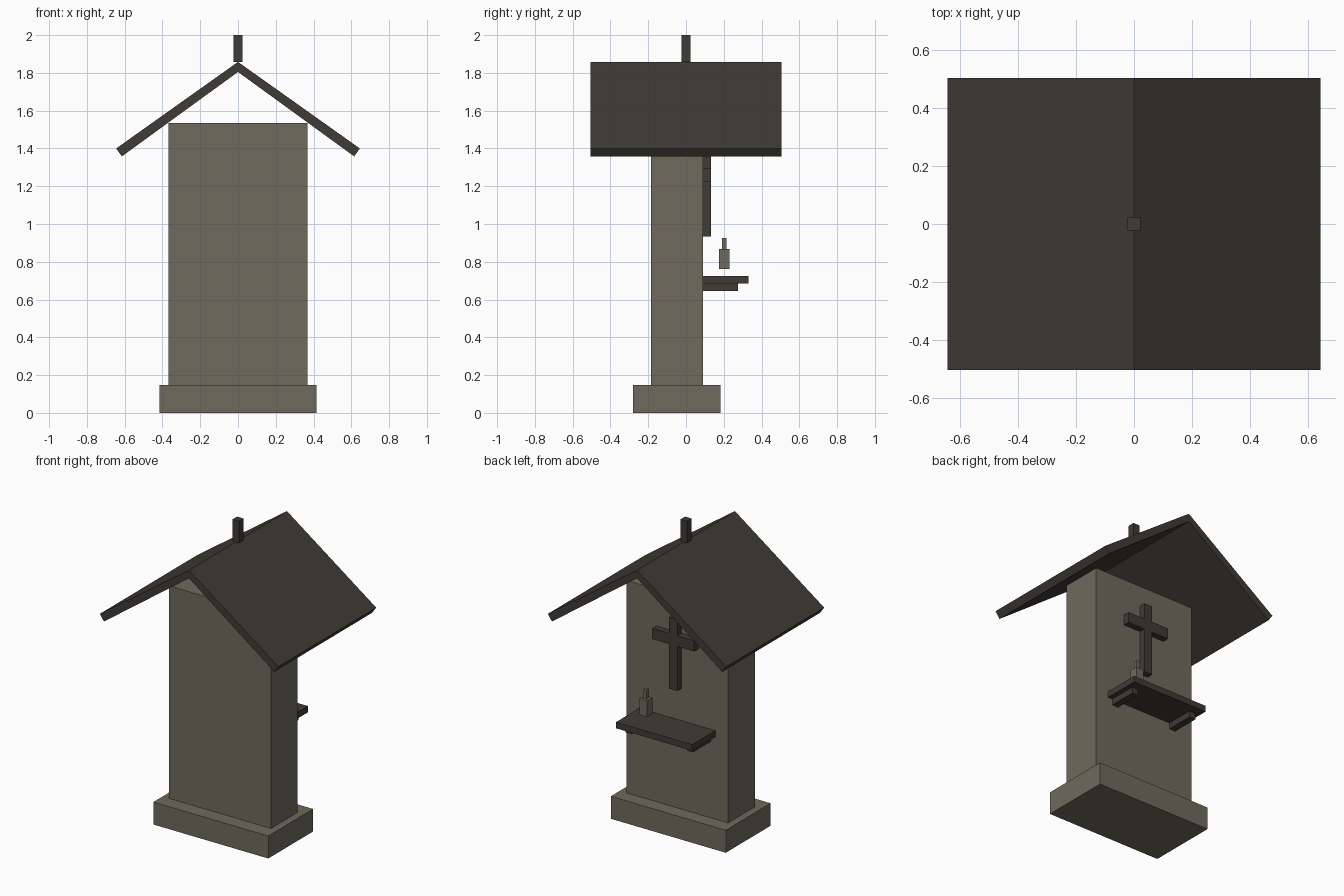
import bpy

cube = bpy.data.objects.get("Cube")
if cube:
    bpy.data.objects.remove(cube, do_unlink=True)


def material(name, rgb):
    mat = bpy.data.materials.new(name)
    mat.use_nodes = True
    color = (*rgb, 1)
    mat.diffuse_color = color
    mat.node_tree.nodes["Principled BSDF"].inputs["Base Color"].default_value = color
    return mat


stone = material("grey stone", (0.156, 0.144, 0.107))
wood = material("dark wood", (0.051, 0.043, 0.035))


def prism(name, profile, y0, y1, mat):
    """Extrude an x-z outline from y0 to y1."""
    n = len(profile)
    verts = [(x, y, z) for y in (y0, y1) for x, z in profile]
    faces = [tuple(range(n)), tuple(reversed(range(n, 2 * n)))]
    faces += [(i, i + n, (i + 1) % n + n, (i + 1) % n) for i in range(n)]
    mesh = bpy.data.meshes.new(name)
    mesh.from_pydata(verts, [], faces)
    mesh.materials.append(mat)
    obj = bpy.data.objects.new(name, mesh)
    bpy.context.collection.objects.link(obj)
    return obj


def box(name, x, y, z, mat):
    outline = [(x[0], z[0]), (x[1], z[0]), (x[1], z[1]), (x[0], z[1])]
    return prism(name, outline, y[0], y[1], mat)


# Stone body
box("base", (-0.415, 0.415), (-0.28, 0.182), (0, 0.147), stone)
box("wall", (-0.368, 0.368), (-0.185, 0.09), (0.147, 1.535), stone)

# Gabled roof of two sloping slabs
for side, sign in (("left", 1), ("right", -1)):
    slab = [(0, 1.805), (0.615, 1.358), (0.645, 1.4), (0, 1.858)]
    outline = [(sign * x, z) for x, z in slab][::sign]
    prism(side + "_roof_slab", outline, -0.505, 0.505, wood)
box("finial", (-0.023, 0.023), (-0.023, 0.023), (1.858, 2.0), wood)

# Cross on the back of the wall
box("cross_upright", (-0.03, 0.03), (0.09, 0.132), (0.935, 1.4), wood)
for side, sign in (("left", 1), ("right", -1)):
    box(side + "_cross_arm", sorted((sign * 0.03, sign * 0.152)),
        (0.09, 0.132), (1.225, 1.295), wood)

# Shelf and its brackets
box("shelf", (-0.275, 0.275), (0.09, 0.33), (0.685, 0.725), wood)
for side, sign in (("left", 1), ("right", -1)):
    box(side + "_bracket", sorted((sign * 0.198, sign * 0.243)),
        (0.09, 0.275), (0.645, 0.685), wood)

# Candle
box("candle", (0.12, 0.175), (0.175, 0.23), (0.762, 0.868), stone)
box("candle_wick", (0.135, 0.16), (0.19, 0.215), (0.868, 0.926), stone)
